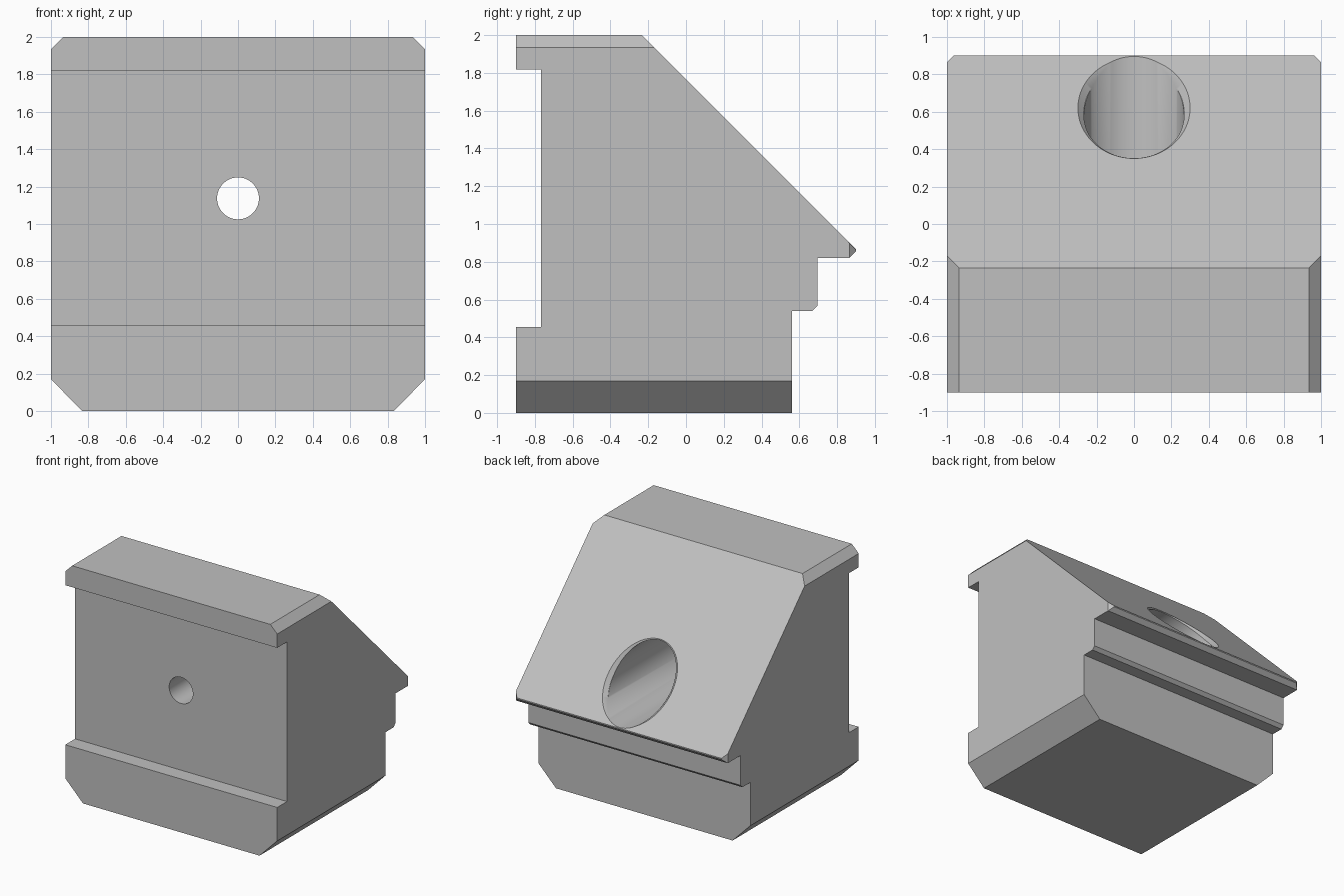
import bpy, bmesh, math
from mathutils import Matrix, Vector

cube = bpy.data.objects.get("Cube")
if cube:
    bpy.data.objects.remove(cube)

grey = bpy.data.materials.new("plain_grey")
grey.use_nodes = True
colour = (0.53, 0.53, 0.53, 1)
grey.diffuse_color = colour
grey.node_tree.nodes["Principled BSDF"].inputs["Base Color"].default_value = colour


def add_object(name, bm):
    bmesh.ops.recalc_face_normals(bm, faces=bm.faces)
    mesh = bpy.data.meshes.new(name)
    bm.to_mesh(mesh)
    bm.free()
    mesh.materials.append(grey)
    obj = bpy.data.objects.new(name, mesh)
    bpy.context.collection.objects.link(obj)
    return obj


def prism(name, outline, place, start, end):
    """Extrude a flat outline; place(a, b, t) maps it into space."""
    bm = bmesh.new()
    face = bm.faces.new([bm.verts.new(place(a, b, start)) for a, b in outline])
    out = bmesh.ops.extrude_face_region(bm, geom=[face])
    shift = Vector(place(0, 0, end)) - Vector(place(0, 0, start))
    moved = [v for v in out["geom"] if isinstance(v, bmesh.types.BMVert)]
    bmesh.ops.translate(bm, verts=moved, vec=shift)
    return add_object(name, bm)


def cone(name, r1, r2, depth, matrix):
    bm = bmesh.new()
    bmesh.ops.create_cone(bm, cap_ends=True, segments=96, radius1=r1,
                          radius2=r2, depth=depth, matrix=matrix)
    return add_object(name, bm)


def combine(obj, cutter, operation):
    """Apply a boolean and discard the helper."""
    cutter.hide_render = True
    mod = obj.modifiers.new("cut", "BOOLEAN")
    mod.operation, mod.solver, mod.object = operation, "EXACT", cutter
    bpy.context.view_layer.objects.active = obj
    bpy.ops.object.modifier_apply(modifier=mod.name)
    bpy.data.objects.remove(cutter)


# Side profile: front groove, sloping back, overhanging lip and steps
side = [(-0.9, -0.2), (0.562, -0.2), (0.562, 0.54), (0.668, 0.54),
        (0.695, 0.567), (0.695, 0.82), (0.865, 0.82), (0.905, 0.86),
        (-0.435, 2.2), (-0.9, 2.2), (-0.9, 1.817), (-0.768, 1.817),
        (-0.768, 0.456), (-0.9, 0.456)]
block = prism("clamp_block", side, lambda y, z, t: (t, y, z), -1.2, 1.2)

# Front outline: small top chamfers, large bottom chamfers
half = [(0.833, 0), (1, 0.17), (1, 1.935), (0.935, 2)]
front = half + [(-x, z) for x, z in reversed(half)]
combine(block, prism("front_outline", front, lambda x, z, t: (x, t, z), -1.5, 1.5),
        "INTERSECT")

# Plan outline: clipped corners of the lip
right = [(1.05, -1.2), (1.05, 0.815), (0.965, 0.9)]
plan = right + [(-x, y) for x, y in reversed(right)]
combine(block, prism("plan_outline", plan, lambda x, y, t: (x, y, t), -0.5, 2.5),
        "INTERSECT")

# Screw hole right through, and the wide bore for the screw head
hole_z = 1.137
along_y = Matrix.Rotation(math.radians(90), 4, "X")
for name, radius, y0, y1 in (("screw_hole", 0.112, -1.2, 1.2),
                             ("head_bore", 0.268, -0.4, 1.2)):
    place = Matrix.Translation((0, (y0 + y1) / 2, hole_z)) @ along_y
    combine(block, cone(name, radius, radius, y1 - y0, place), "DIFFERENCE")

# Chamfered rim of the bore, square to the slope
tilt = (Matrix.Translation((0, 0.62, 1.145)) @ Matrix.Rotation(math.radians(-45), 4, "X")
        @ Matrix.Diagonal((1, 1.27, 1, 1)))
combine(block, cone("bore_rim", 0.268, 0.332, 0.064, tilt), "DIFFERENCE")

# Smooth bore walls, sharp block edges
bpy.ops.object.select_all(action="DESELECT")
block.select_set(True)
bpy.context.view_layer.objects.active = block
bpy.ops.object.shade_smooth_by_angle(angle=math.radians(25))
